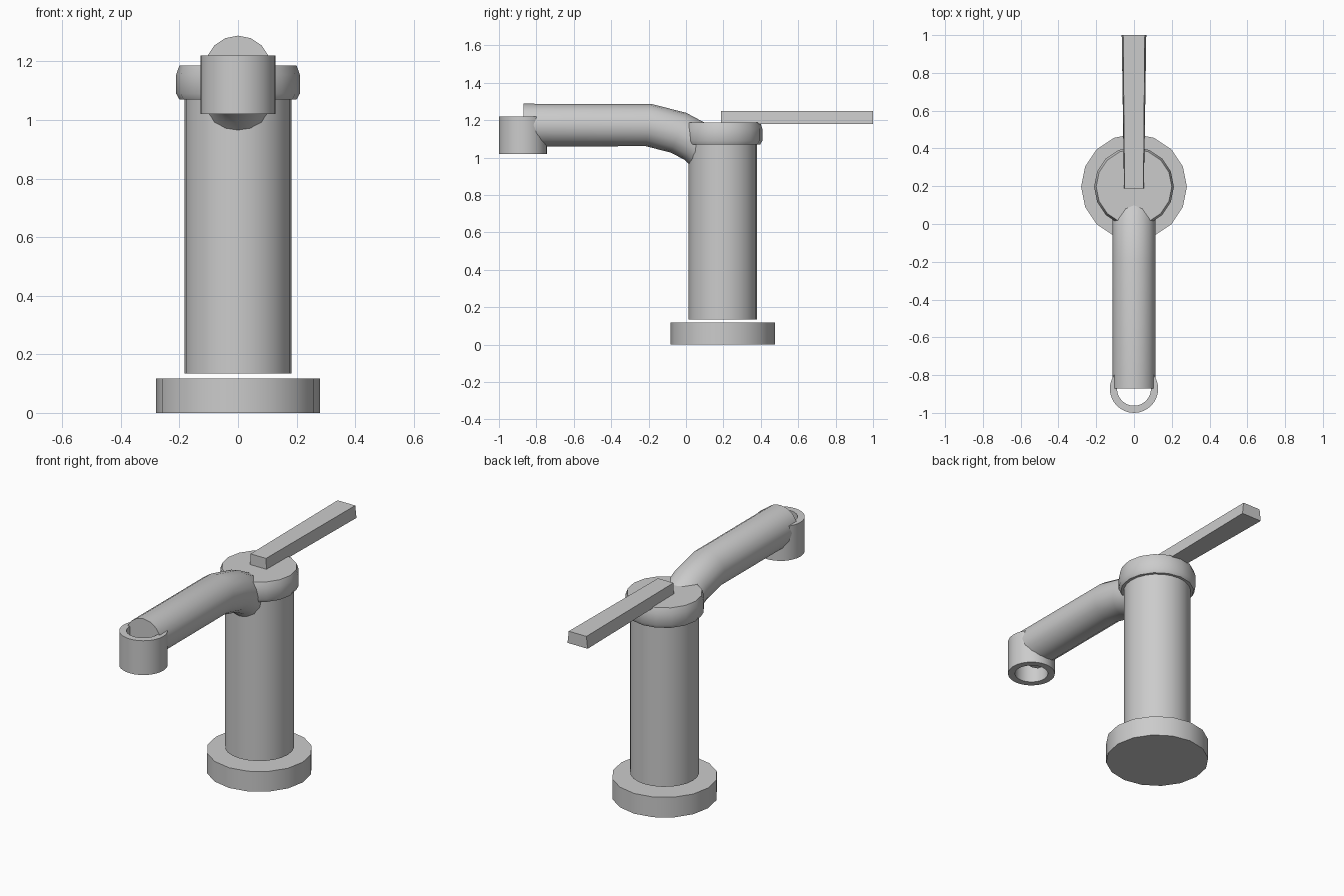
import bpy
import bmesh
import math
from mathutils import Vector

cube = bpy.data.objects.get("Cube")
if cube:
    bpy.data.objects.remove(cube, do_unlink=True)

steel = bpy.data.materials.new("brushed_steel")
steel.use_nodes = True
grey = (0.6, 0.6, 0.6, 1)
steel.diffuse_color = grey
steel.node_tree.nodes["Principled BSDF"].inputs["Base Color"].default_value = grey

BODY_Y = 0.197
NOZZLE_Y = -0.872


def finish(name, bm, smooth=True):
    bmesh.ops.recalc_face_normals(bm, faces=bm.faces)
    mesh = bpy.data.meshes.new(name)
    bm.to_mesh(mesh)
    bm.free()
    mesh.materials.append(steel)
    obj = bpy.data.objects.new(name, mesh)
    bpy.context.collection.objects.link(obj)
    if smooth:
        bpy.ops.object.select_all(action="DESELECT")
        obj.select_set(True)
        bpy.context.view_layer.objects.active = obj
        bpy.ops.object.shade_smooth_by_angle(angle=math.radians(35))
    return obj


def skin(bm, rings, closed=False):
    """Bridge rings of vertices; cap both ends unless the rings form a loop."""
    pairs = list(zip(rings, rings[1:]))
    if closed:
        pairs.append((rings[-1], rings[0]))
    for a, b in pairs:
        for i in range(len(a)):
            j = (i + 1) % len(a)
            bm.faces.new((a[i], a[j], b[j], b[i]))
    if not closed:
        bm.faces.new(rings[0])
        bm.faces.new(rings[-1])


def lathe(name, profile, y, sides, closed=False):
    bm = bmesh.new()
    rings = []
    for r, z in profile:
        angles = [math.tau * i / sides for i in range(sides)]
        rings.append([bm.verts.new((r * math.cos(a), y + r * math.sin(a), z))
                      for a in angles])
    skin(bm, rings, closed)
    return finish(name, bm)


# Round foot, column and collar
lathe("base", [(0.28, 0), (0.28, 0.118)], BODY_Y, 16)
lathe("column", [(0.183, 0.135), (0.183, 1.1)], BODY_Y, 24)
lathe("collar", [(0.2, 1.07), (0.211, 1.09), (0.211, 1.155), (0.2, 1.187)],
      BODY_Y, 16)

# Open nozzle ring
lathe("nozzle", [(0.128, 1.02), (0.128, 1.22), (0.09, 1.22), (0.09, 1.02)],
      NOZZLE_Y, 32, closed=True)

# Spout: a tube swept along a path that bends down into the column
path = [Vector((0, y, z)) for y, z in
        [(-0.87, 1.174), (-0.2, 1.174), (-0.04, 1.133), (0.06, 1.08), (0.13, 1.01)]]
bm = bmesh.new()
rings = []
for k, p in enumerate(path):
    before = (p - path[k - 1]).normalized() if k else Vector((0, 1, 0))
    after = (path[k + 1] - p).normalized() if k < len(path) - 1 else before
    tangent = (before + after).normalized()
    side = Vector((1, 0, 0))
    up = side.cross(tangent)
    rings.append([bm.verts.new(p + 0.114 * (side * math.cos(a) + up * math.sin(a)))
                  for a in (math.tau * i / 16 for i in range(16))])
skin(bm, rings)
finish("spout", bm)

# Lever: a flat bar that widens slightly towards its tip
bm = bmesh.new()
rings = []
for y, low, high in [(0.187, 0.053, 0.05), (1.0, 0.065, 0.057)]:
    rings.append([bm.verts.new((x, y, z)) for x, z in
                  [(-low, 1.18), (low, 1.18), (high, 1.25), (-high, 1.25)]])
skin(bm, rings)
finish("lever", bm, smooth=False)
